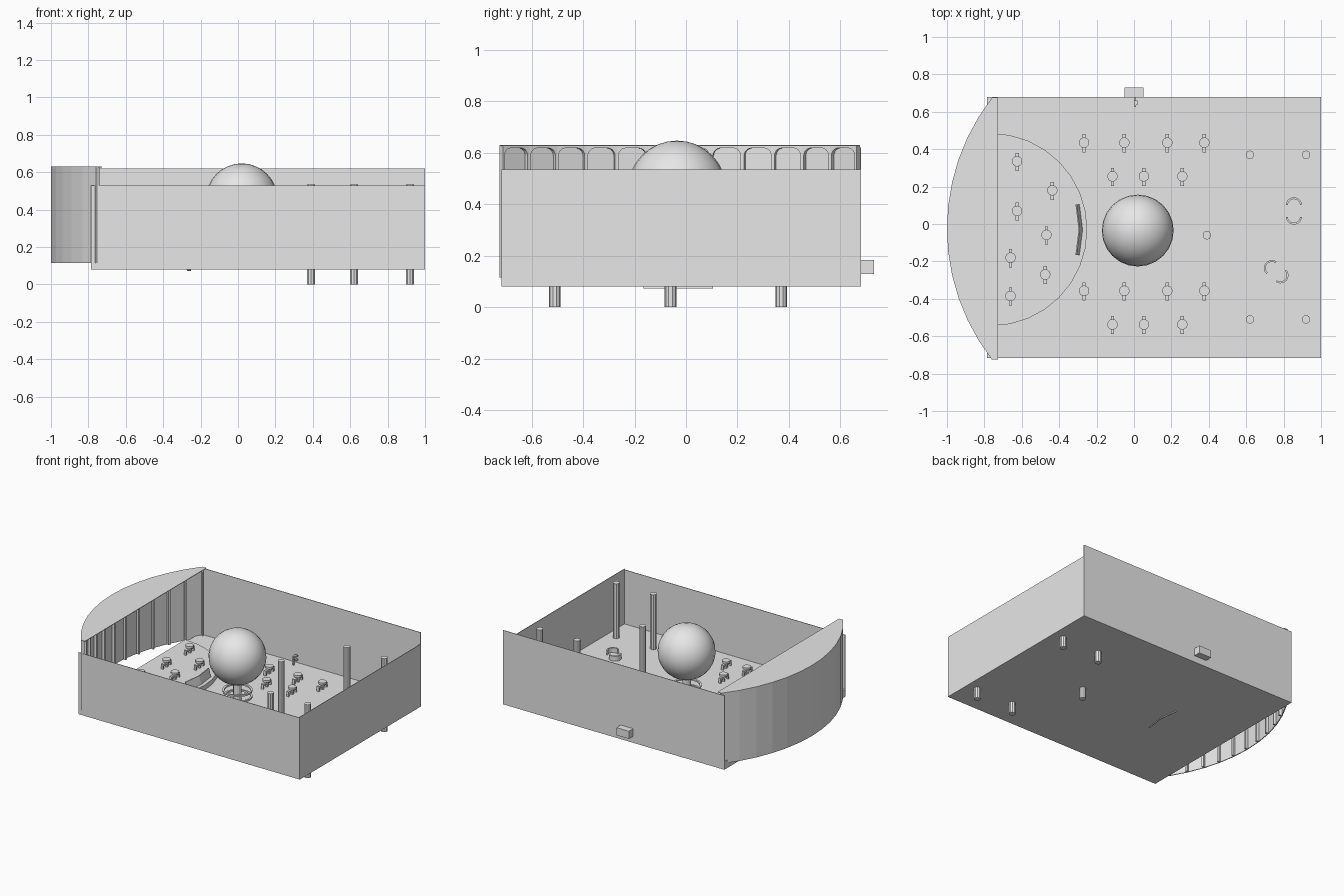
import bpy, bmesh
from math import sin, cos, pi, radians, asin
from mathutils import Vector, Matrix

cube = bpy.data.objects.get("Cube")
if cube:
    bpy.data.objects.remove(cube)

GREY = bpy.data.materials.new("plain_grey")
GREY.use_nodes = True
GREY.diffuse_color = (0.8, 0.8, 0.8, 1)
GREY.node_tree.nodes["Principled BSDF"].inputs["Base Color"].default_value = (0.8, 0.8, 0.8, 1)


def finish(name, bm, smooth=False):
    bmesh.ops.recalc_face_normals(bm, faces=bm.faces)
    mesh = bpy.data.meshes.new(name)
    bm.to_mesh(mesh)
    bm.free()
    mesh.materials.append(GREY)
    for p in mesh.polygons:
        p.use_smooth = smooth
    ob = bpy.data.objects.new(name, mesh)
    bpy.context.scene.collection.objects.link(ob)
    return ob


def add_box(bm, x0, x1, y0, y1, z0, z1):
    size = Matrix.Diagonal((x1 - x0, y1 - y0, z1 - z0, 1))
    mid = Matrix.Translation(((x0 + x1) / 2, (y0 + y1) / 2, (z0 + z1) / 2))
    bmesh.ops.create_cube(bm, size=1, matrix=mid @ size)


def add_rod(bm, x, y, z0, z1, r, sides=12):
    bmesh.ops.create_cone(bm, cap_ends=True, segments=sides, radius1=r, radius2=r,
                          depth=z1 - z0, matrix=Matrix.Translation((x, y, (z0 + z1) / 2)))


def add_prism(bm, pts, shift):
    """Extrude a flat outline along a vector."""
    face = bm.faces.new([bm.verts.new(p) for p in pts])
    out = bmesh.ops.extrude_face_region(bm, geom=[face], use_keep_orig=True)
    bmesh.ops.translate(bm, vec=shift, verts=[v for v in out["geom"] if isinstance(v, bmesh.types.BMVert)])


def add_arc_bar(bm, x, y, z, r, start, end, w=0.012, h=0.012, n=10):
    """Flat bar bent along an arc."""
    ang = [start + (end - start) * i / n for i in range(n + 1)]
    pts = [(x + r * cos(a), y + r * sin(a), z) for a in ang]
    pts += [(x + (r - w) * cos(a), y + (r - w) * sin(a), z) for a in reversed(ang)]
    add_prism(bm, pts, (0, 0, h))


X0, X1, Y0, Y1 = -0.785, 1.0, -0.717, 0.68
BASE, DECK, STAGE, WALL = 0.08, 0.135, 0.17, 0.53
T = 0.004

# Tray: floor slab and thin walls, the back one taller
def box_part(name, *dims):
    bm = bmesh.new()
    add_box(bm, *dims)
    return finish(name, bm)

box_part("floor", X0, X1, Y0, Y1, BASE, DECK)
box_part("front_wall", X0, X1, Y0, Y0 + T, BASE, WALL)
box_part("left_wall", X1 - T, X1, Y0, Y1, BASE, WALL + 0.005)
box_part("back_wall", X0, X1, Y1 - T, Y1, BASE, 0.62)
box_part("rear_plug", -0.05, 0.05, Y1, 0.73, 0.128, 0.183)
bm = bmesh.new()
add_box(bm, 0.0, 0.012, 0.625, 0.635, DECK, 0.2)
add_box(bm, 0.0, 0.02, 0.635, 0.66, 0.19, 0.2)
add_box(bm, 0.0, 0.012, 0.65, Y1, 0.155, 0.165)
finish("rear_bracket", bm)

# Curved end screen: faceted shell, arched inner frames and a flat roof
R, CX, CY, PANELS = 1.14, 0.14, -0.025, 12
half = asin(0.7 / R)
angles = [pi - half + 2 * half * i / PANELS for i in range(PANELS + 1)]
arc = [Vector((CX + R * cos(a), CY + R * sin(a), 0)) for a in angles]
Z0, Z1 = 0.115, 0.63
shell, frames = bmesh.new(), bmesh.new()
for a, b in zip(arc, arc[1:]):
    along = (b - a).normalized()
    inward = Vector((-along.y, along.x, 0))
    if inward.x < 0:
        inward = -inward
    width = (b - a).length
    add_prism(shell, [a + Vector((0, 0, Z0)), b + Vector((0, 0, Z0)),
                      b + Vector((0, 0, Z1)), a + Vector((0, 0, Z1))], inward * 0.006)
    m, r, top = 0.008, 0.03, Z1 - 0.012
    outline = [(0, Z0), (0, Z1 - T), (width, Z1 - T), (width, Z0), (width - m, Z0)]
    for k in range(6):
        t = radians(90) * k / 5
        outline.append((width - m - r + r * cos(t), top - r + r * sin(t)))
    for k in range(6):
        t = radians(90) * (1 + k / 5)
        outline.append((m + r + r * cos(t), top - r + r * sin(t)))
    outline.append((m, Z0))
    add_prism(frames, [a + along * u + inward * 0.006 + Vector((0, 0, z)) for u, z in outline],
              inward * 0.018)
finish("screen_shell", shell)
finish("screen_frames", frames)

bm = bmesh.new()
edge = [(-0.727, arc[0].y, Z1 - T), *[(p.x, p.y, Z1 - T) for p in arc], (-0.727, arc[-1].y, Z1 - T)]
add_prism(bm, edge, (0, 0, T))
finish("screen_roof", bm)

# Half-round stage with an angled plate at its tip
bm = bmesh.new()
SX, SY, SR = -0.765, -0.03, 0.515
stage = [(SX + SR * cos(t), SY + SR * sin(t), DECK) for t in
         [radians(-90 + 180 * i / 16) for i in range(17)]]
add_prism(bm, stage, (0, 0, STAGE - DECK))
finish("half_round_stage", bm)

bm = bmesh.new()
for s in (-1, 1):
    tip, end = SY, SY + s * 0.135
    add_prism(bm, [(-0.25, tip, 0.072), (-0.267, end, 0.072),
                   (-0.307, end, 0.23), (-0.29, tip, 0.23)], (-0.006, 0, 0))
finish("angled_plate", bm)

# Ball on a stem with two base rings
bm = bmesh.new()
bmesh.ops.create_uvsphere(bm, u_segments=24, v_segments=16, radius=0.192,
                          matrix=Matrix.Translation((0.02, -0.035, 0.455)))
finish("ball", bm, smooth=True)
bm = bmesh.new()
add_rod(bm, 0.02, -0.035, DECK, 0.28, 0.028)
finish("ball_stem", bm)
bm = bmesh.new()
for z in (0.16, 0.205):
    for k in (0, 1):
        add_arc_bar(bm, 0.02, -0.035, z, 0.1, k * pi, (k + 1) * pi, 0.014)
finish("base_rings", bm)

# Posts running through the floor as feet
for i, (x, y) in enumerate([(0.62, 0.37), (0.92, 0.37), (0.62, -0.51), (0.92, -0.51), (0.39, -0.06)]):
    bm = bmesh.new()
    add_rod(bm, x, y, 0, 0.535, 0.023, 10)
    finish(f"post_{i + 1}", bm)

# Pairs of open arc clips
for name, x, y, turn in (("back_clip", 0.855, 0.07, 90), ("front_clip", 0.76, -0.255, -40)):
    bm = bmesh.new()
    for k in (0, 180):
        mid = radians(turn + k)
        cx, cy = x + 0.03 * cos(mid), y + 0.03 * sin(mid)
        add_arc_bar(bm, cx, cy, DECK, 0.043, mid - 1.5, mid + 1.5, 0.01, 0.035)
    finish(name, bm)

# Small capped studs with a crossbar
def stud(name, x, y, z):
    bm = bmesh.new()
    add_rod(bm, x, y, z, z + 0.04, 0.012, 8)
    add_rod(bm, x, y, z + 0.04, z + 0.055, 0.028, 14)
    add_box(bm, x - 0.009, x + 0.009, y - 0.052, y + 0.045, z + 0.022, z + 0.036)
    for s in (-0.047, 0.04):
        add_box(bm, x - 0.009, x + 0.009, y + s - 0.005, y + s + 0.005, z, z + 0.03)
    finish(name, bm)

stage_spots = [(-0.625, 0.335), (-0.625, 0.07), (-0.66, -0.18), (-0.66, -0.385),
               (-0.437, 0.18), (-0.468, -0.058), (-0.475, -0.27)]
for i, (x, y) in enumerate(stage_spots):
    stud(f"stage_stud_{i + 1}", x, y, STAGE)
outer, inner = (-0.267, -0.052, 0.178, 0.376), (-0.115, 0.053, 0.258)
for side, y_out, y_in in (("back", 0.435, 0.255), ("front", -0.357, -0.537)):
    for i, x in enumerate(outer):
        stud(f"{side}_outer_stud_{i + 1}", x, y_out, DECK)
    for i, x in enumerate(inner):
        stud(f"{side}_inner_stud_{i + 1}", x, y_in, DECK)
